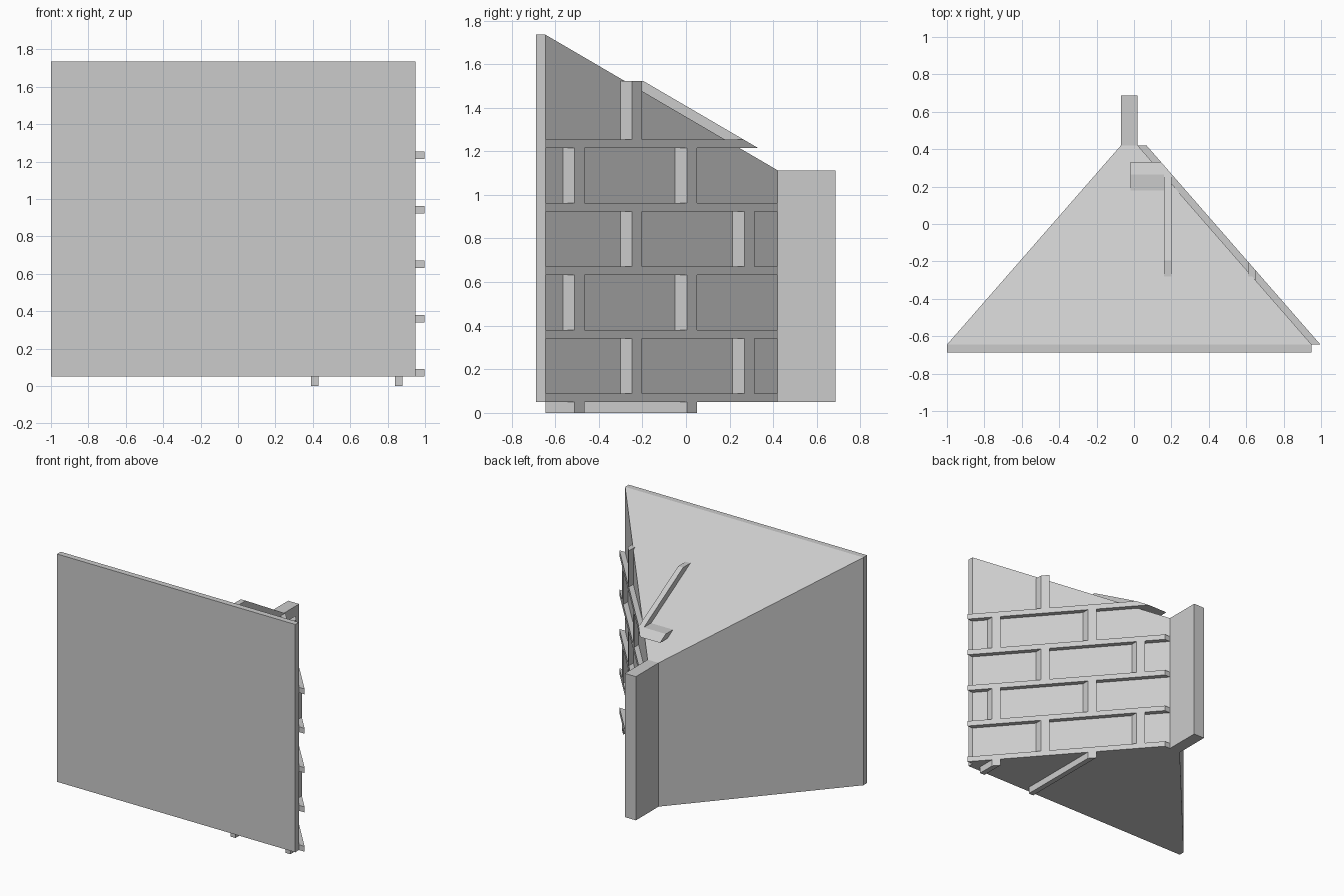
import bpy
import bmesh
from mathutils import Vector

old = bpy.data.objects.get("Cube")
if old:
    bpy.data.objects.remove(old, do_unlink=True)

grey = bpy.data.materials.new("light_grey")
grey.use_nodes = True
colour = (0.6, 0.6, 0.6, 1)
grey.diffuse_color = colour
grey.node_tree.nodes["Principled BSDF"].inputs["Base Color"].default_value = colour

# Main levels: front and back of the wedge, underside and roof ends
FRONT, BACK = -0.645, 0.42
BASE, HIGH, LOW = 0.05, 1.735, 1.113
GAP = 0.04

# Clipping planes: (point, outward normal)
right_n = Vector((1.065, 0.93, 0))
roof_n = Vector((0, (HIGH - LOW) / (BACK - FRONT), 1))
right_wall = (Vector((0.95, FRONT, 0)), right_n)
right_outer = (Vector((0.997, FRONT, 0)), right_n)
left_wall = (Vector((-1, FRONT, 0)), Vector((-1.065, 0.93, 0)))
roof = (Vector((0, FRONT, HIGH)), roof_n)
roof_outer = (Vector((0, -0.2, 1.525)), roof_n)


def flip(plane):
    return plane[0], -plane[1]


def block(name, x, y, z, clips=()):
    """Box between the given ranges, cut down to the inside of each plane."""
    bm = bmesh.new()
    bmesh.ops.create_cube(bm, size=1)
    for v in bm.verts:
        v.co = [r[0] if c < 0 else r[1] for c, r in zip(v.co, (x, y, z))]
    for point, normal in clips:
        cut = bmesh.ops.bisect_plane(
            bm, geom=bm.verts[:] + bm.edges[:] + bm.faces[:], dist=1e-5,
            plane_co=point, plane_no=normal, clear_outer=True)
        rim = [e for e in bm.edges if e.is_boundary]
        bmesh.ops.holes_fill(bm, edges=rim, sides=0)
    bmesh.ops.recalc_face_normals(bm, faces=bm.faces[:])
    mesh = bpy.data.meshes.new(name)
    bm.to_mesh(mesh)
    bm.free()
    mesh.materials.append(grey)
    obj = bpy.data.objects.new(name, mesh)
    bpy.context.collection.objects.link(obj)
    return obj


# Wedge body, front slab and rear post
block("wedge_body", (-1, 0.95), (FRONT, BACK), (BASE, HIGH), (left_wall, right_wall, roof))
block("front_slab", (-1, 0.95), (-0.688, FRONT), (BASE, HIGH))
block("rear_post", (-0.07, 0.02), (BACK, 0.686), (BASE, LOW))

# Horizontal ribs along the slanted side
PERIOD = 0.291
levels = [BASE + PERIOD * i for i in range(5)]
for i, z in enumerate(levels):
    block(f"horizontal_rib_{i + 1}", (0, 1), (FRONT, BACK), (z, z + GAP),
          (flip(right_wall), right_outer, roof_outer))

# Upright ribs between them, staggered from row to row
for i in range(4):
    for j, x in enumerate((0.16, 0.61) if i % 2 == 0 else (0.39, 0.84)):
        block(f"upright_rib_{i + 1}_{j + 1}", (x, x + GAP), (FRONT, BACK),
              (levels[i] + GAP, levels[i + 1]), (flip(right_wall), right_outer))

# Top row: upright rib on the side, and bars lying on the roof
TOP = levels[-1]
block("top_upright_rib", (0.61, 0.65), (-0.31, BACK), (TOP + GAP, 1.522), (right_outer, roof_outer))
block("roof_bar", (0.16, 0.2), (-0.31, BACK), (TOP, 1.522),
      (flip(roof), right_outer, roof_outer))
block("roof_cross_bar", (-0.02, 0.2), (0.18, BACK), (TOP, TOP + GAP),
      (flip(roof), right_outer, roof_outer))

# Bars under the base
for j, x in enumerate((0.39, 0.84)):
    block(f"base_bar_{j + 1}", (x, x + GAP), (FRONT, BACK), (0, BASE), (right_outer,))
